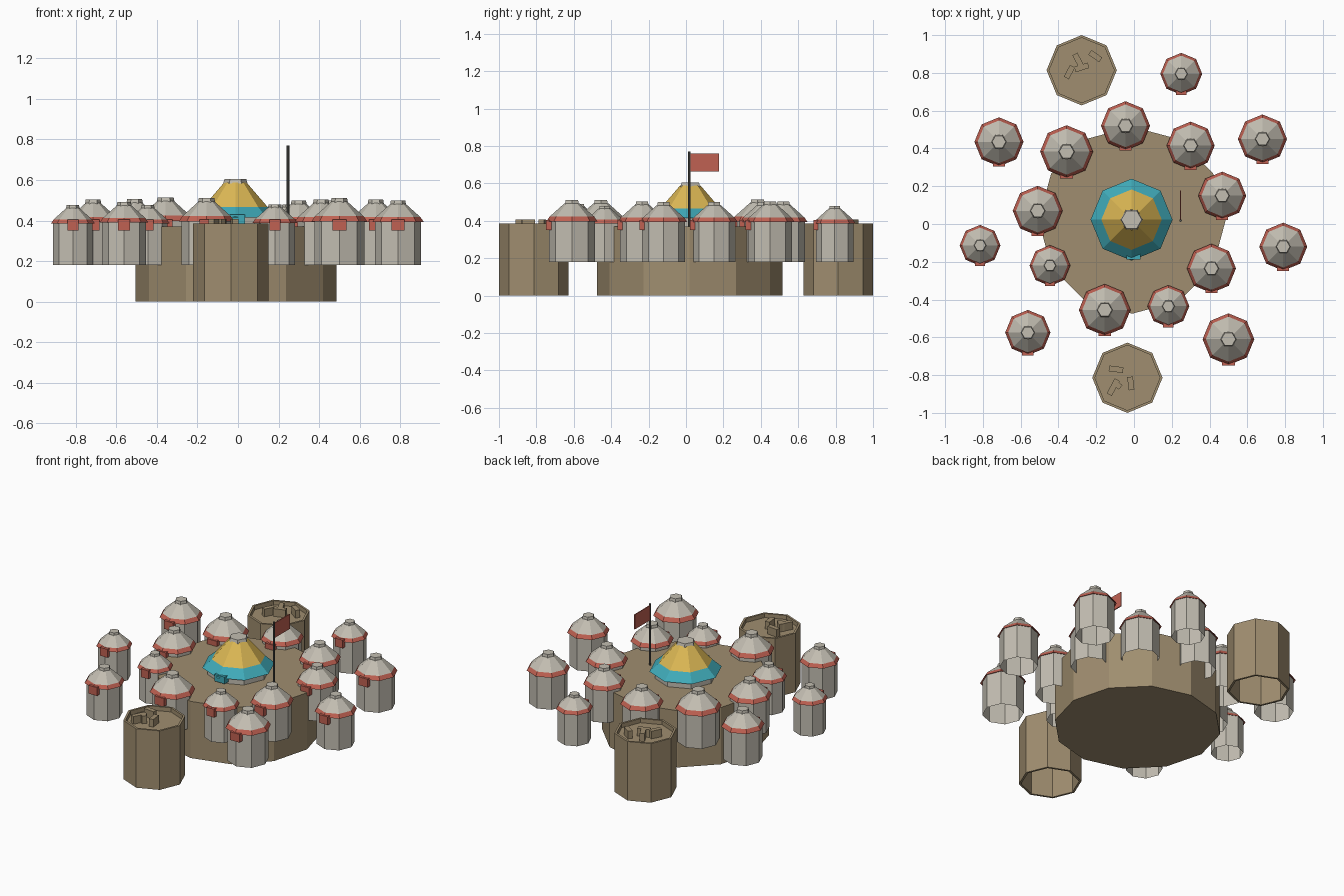
import bpy, bmesh, math
from mathutils import Matrix, Vector

cube = bpy.data.objects.get("Cube")
if cube:
    bpy.data.objects.remove(cube, do_unlink=True)


def material(name, r, g, b):
    m = bpy.data.materials.new(name)
    m.use_nodes = True
    m.diffuse_color = (r, g, b, 1)
    bsdf = next(n for n in m.node_tree.nodes if n.type == 'BSDF_PRINCIPLED')
    bsdf.inputs["Base Color"].default_value = (r, g, b, 1)
    bsdf.inputs["Roughness"].default_value = 0.9
    return m


EARTH = material("earth brown", 0.35, 0.27, 0.16)
CANVAS = material("canvas grey", 0.54, 0.51, 0.44)
RED = material("trim red", 0.53, 0.12, 0.085)
TEAL = material("trim teal", 0.05, 0.40, 0.48)
GOLD = material("roof gold", 0.72, 0.48, 0.09)
IRON = material("iron grey", 0.10, 0.10, 0.09)


def finish(name, bm, mats, location=(0, 0, 0)):
    mesh = bpy.data.meshes.new(name)
    bm.to_mesh(mesh)
    bm.free()
    for m in mats:
        mesh.materials.append(m)
    ob = bpy.data.objects.new(name, mesh)
    ob.location = location
    bpy.context.scene.collection.objects.link(ob)
    return ob


def lathe(name, x, y, profile, sides, mats, bands=None, cap_bottom=False, cap_top=False):
    """Faceted surface of revolution; bands gives a material index per ring."""
    bm = bmesh.new()
    rings = []
    for r, z in profile:
        angles = [math.tau * i / sides for i in range(sides)]
        rings.append([bm.verts.new((r * math.cos(a), r * math.sin(a), z)) for a in angles])
    for k in range(len(rings) - 1):
        low, high = rings[k], rings[k + 1]
        for i in range(sides):
            j = (i + 1) % sides
            f = bm.faces.new((low[i], low[j], high[j], high[i]))
            f.material_index = bands[k] if bands else 0
    if cap_bottom:
        bm.faces.new(rings[0][::-1])
    if cap_top:
        bm.faces.new(rings[-1])
    return finish(name, bm, mats, (x, y, 0))


def box(name, centre, size, mat, turn=0):
    bm = bmesh.new()
    bmesh.ops.create_cube(bm, size=1, matrix=Matrix.Rotation(math.radians(turn), 4, 'Z')
                          @ Matrix.Diagonal(Vector((*size, 1))))
    return finish(name, bm, [mat], centre)


# Raised central mound
lathe("platform", -0.01, 0.02, [(0.495, 0), (0.495, 0.37)], 12, [EARTH],
      cap_bottom=True, cap_top=True)


# Round tents: open-bottomed wall, flared trim, conical roof, crown and door awning
def tent(x, y, r):
    z = 0.347
    lathe("tent", x, y,
          [(0.9 * r, 0.18), (0.9 * r, z + 0.4 * r), (r, z + 0.36 * r),
           (0.87 * r, z + 0.55 * r), (0.29 * r, z + 1.07 * r)],
          8, [CANVAS, RED], [0, 1, 1, 0], cap_top=True)
    lathe("tent_crown", x, y, [(0.31 * r, z + 1.04 * r), (0.28 * r, z + 1.2 * r)],
          6, [CANVAS], cap_bottom=True, cap_top=True)
    box("tent_awning", (x, y - 0.9 * r, 0.377), (0.5 * r, 0.22 * r, 0.054), RED)


TENTS = [
    (0.25, 0.795, 0.111), (-0.045, 0.52, 0.13), (0.30, 0.415, 0.127), (0.68, 0.45, 0.13),
    (0.467, 0.15, 0.127), (0.79, -0.12, 0.127), (0.41, -0.235, 0.13), (0.182, -0.435, 0.111),
    (0.50, -0.61, 0.137), (-0.155, -0.455, 0.137), (-0.562, -0.575, 0.12),
    (-0.445, -0.22, 0.108), (-0.51, 0.07, 0.132), (-0.815, -0.113, 0.108),
    (-0.715, 0.435, 0.13), (-0.357, 0.383, 0.14),
]
for t in TENTS:
    tent(*t)

# Great tent in the middle
GX, GY = -0.013, 0.023
lathe("great_tent", GX, GY,
      [(0.185, 0.36), (0.185, 0.425), (0.217, 0.415), (0.16, 0.466), (0.055, 0.588)],
      8, [CANVAS, TEAL, GOLD], [0, 1, 1, 2])
lathe("great_tent_crown", GX, GY, [(0.06, 0.582), (0.054, 0.604)], 6, [CANVAS],
      cap_bottom=True, cap_top=True)
box("great_tent_awning", (GX + 0.01, GY - 0.19, 0.407), (0.075, 0.04, 0.044), TEAL)

# Flag on its pole
lathe("flag_pole", 0.247, 0.018, [(0.007, 0.36), (0.007, 0.77)], 8, [IRON],
      cap_bottom=True, cap_top=True)
box("flag", (0.247, 0.1, 0.712), (0.006, 0.155, 0.096), RED)


# Watch towers: hollow shell, recessed floor and low blocks on top
def tower(x, y, blocks):
    r = 0.186
    lathe("tower", x, y, [(0.172, 0.355), (0.172, 0), (r, 0), (r, 0.385),
                          (0.172, 0.385), (0.172, 0.355)], 8, [EARTH])
    lathe("tower_floor", x, y, [(0.172, 0.35), (0.172, 0.358)], 8, [EARTH],
          cap_bottom=True, cap_top=True)
    for bx, by, length, turn in blocks:
        box("tower_block", (x + bx, y + by, 0.382), (length, 0.03, 0.052), EARTH, turn)


tower(-0.035, -0.814, [(-0.06, 0.045, 0.075, -7), (-0.075, -0.05, 0.09, 62),
                       (-0.055, -0.035, 0.05, -40), (0.018, -0.03, 0.07, 97)])
tower(-0.277, 0.814, [(-0.065, -0.01, 0.07, 62), (-0.02, 0.055, 0.07, 118),
                      (0.0, 0.015, 0.075, 18), (0.072, 0.075, 0.07, -35)])
